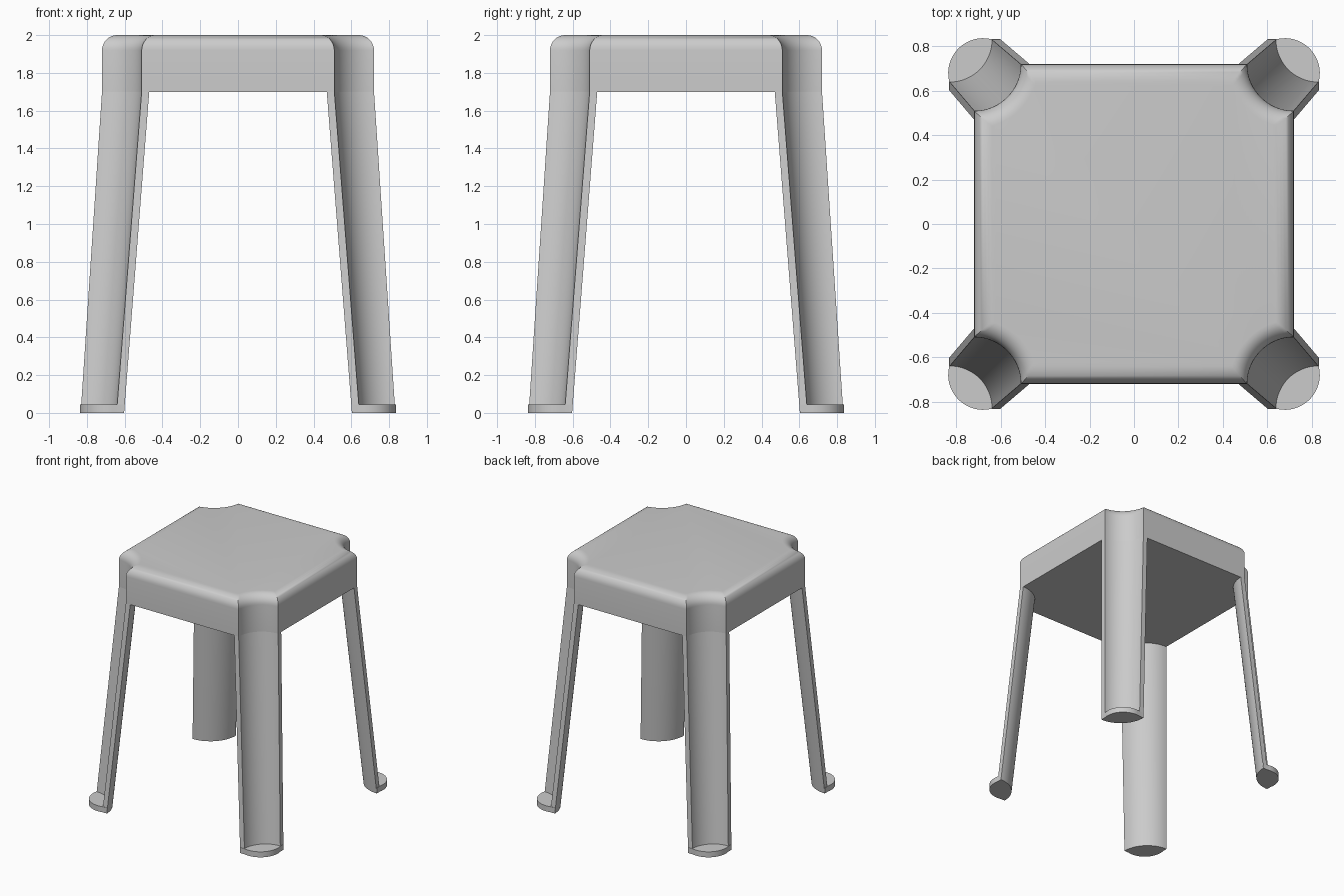
import bpy
import bmesh
from math import sin, cos, pi, sqrt, radians, atan2
from mathutils import Matrix

cube = bpy.data.objects.get("Cube")
if cube:
    bpy.data.objects.remove(cube, do_unlink=True)

grey = bpy.data.materials.new("grey plastic")
grey.use_nodes = True
GREY = (0.6, 0.6, 0.6, 1)
grey.diffuse_color = GREY
grey.node_tree.nodes["Principled BSDF"].inputs["Base Color"].default_value = GREY

HALF, TOP, UNDER = 0.72, 2.0, 1.7      # seat half width, top and underside heights
SCOOP, ROUND, WALL = 0.21, 0.08, 0.04  # corner scoop radius, edge rounding, leg wall
FOOT_C, FOOT_R = 0.833, 0.19           # scoop centre and radius at the floor
STEPS = 16


def arc(cx, cy, r, a0, a1, n=STEPS):
    return [(cx + r * cos(a0 + (a1 - a0) * i / n),
             cy + r * sin(a0 + (a1 - a0) * i / n)) for i in range(n + 1)]


def loft(name, layers, turn=0.0, cap_top=True):
    """Skin a stack of (height, outline) layers into one smooth-shaded object."""
    bm = bmesh.new()
    rings = [[bm.verts.new((x, y, z)) for x, y in pts] for z, pts in layers]
    n = len(rings[0])
    for low, high in zip(rings, rings[1:]):
        for i in range(n):
            j = (i + 1) % n
            bm.faces.new((low[i], low[j], high[j], high[i]))
    bm.faces.new(rings[0][::-1])
    if cap_top:
        bm.faces.new(rings[-1])
    bmesh.ops.recalc_face_normals(bm, faces=bm.faces)
    bmesh.ops.rotate(bm, verts=bm.verts, cent=(0, 0, 0), matrix=Matrix.Rotation(turn, 3, 'Z'))
    mesh = bpy.data.meshes.new(name)
    bm.to_mesh(mesh)
    bm.free()
    mesh.materials.append(grey)
    obj = bpy.data.objects.new(name, mesh)
    bpy.context.collection.objects.link(obj)
    bpy.ops.object.select_all(action='DESELECT')
    obj.select_set(True)
    bpy.context.view_layer.objects.active = obj
    bpy.ops.object.shade_smooth_by_angle(angle=radians(35))
    return obj


def seat_outline(inset):
    """Square with a round scoop taken out of each corner, shrunk by inset."""
    r = SCOOP + inset
    start = atan2(-inset, -sqrt(r * r - inset * inset)) % (2 * pi)
    corner = arc(HALF, HALF, r, 1.5 * pi - (start - pi), start)
    pts = []
    for k in range(4):
        c, s = cos(k * pi / 2), sin(k * pi / 2)
        pts += [(x * c - y * s, x * s + y * c) for x, y in corner]
    return pts


# Seat: solid block with a rounded top edge
seat_layers = [(UNDER, seat_outline(0))]
for i in range(9):
    a = i / 8 * pi / 2
    seat_layers.append((TOP - ROUND + ROUND * sin(a), seat_outline(ROUND * (1 - cos(a)))))
loft("seat", seat_layers)


def leg_outline(c, r):
    """Quarter-round channel, open towards the outside corner."""
    return arc(c, c, r + WALL, pi, 1.5 * pi) + arc(c, c, r, 1.5 * pi, pi)


# Foot pad: inner side follows the leg, outer side is round
pad = (arc(FOOT_C, FOOT_C, FOOT_R + WALL, pi, 1.5 * pi)
       + arc(0.68, 0.68, 0.157, radians(-13), radians(103)))

# Four splayed channel legs with foot pads
for k, place in enumerate(("back_left", "back_right", "front_right", "front_left")):
    turn = k * pi / 2
    loft(place + "_leg", [(0, leg_outline(FOOT_C, FOOT_R)),
                          (UNDER, leg_outline(HALF, SCOOP))], turn, cap_top=False)
    loft(place + "_foot_pad", [(0, pad), (0.045, pad)], turn)
